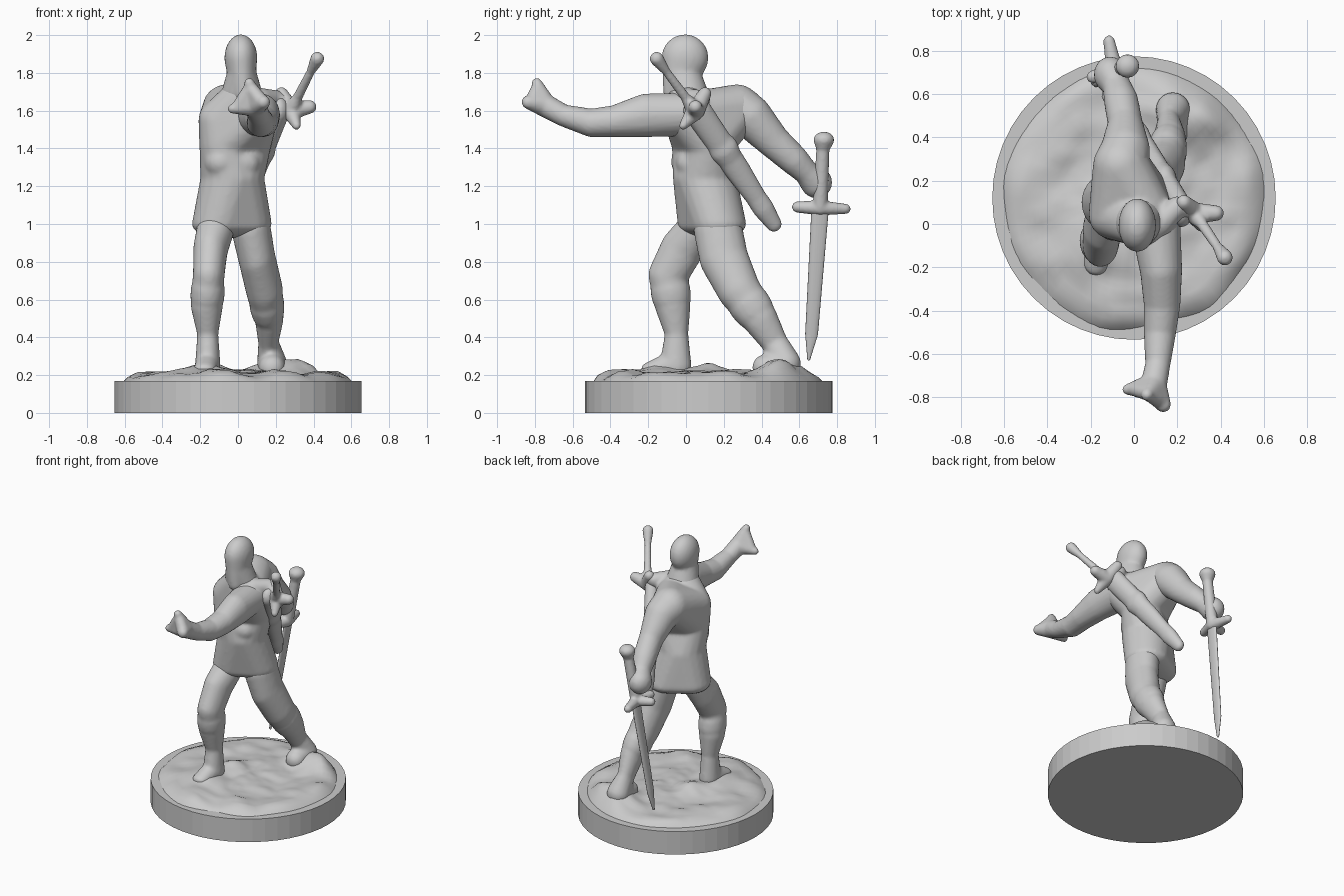
import bpy, bmesh, math
from mathutils import Vector, noise

if "Cube" in bpy.data.objects:
    bpy.data.objects.remove(bpy.data.objects["Cube"])

GREY = (.6, .6, .6, 1)
stone = bpy.data.materials.new("plain grey")
stone.use_nodes = True
stone.diffuse_color = GREY
stone.node_tree.nodes["Principled BSDF"].inputs["Base Color"].default_value = GREY


def finish(name, bm, smooth=True):
    mesh = bpy.data.meshes.new(name)
    bm.to_mesh(mesh)
    bm.free()
    mesh.materials.append(stone)
    for polygon in mesh.polygons:
        polygon.use_smooth = smooth
    part = bpy.data.objects.new(name, mesh)
    bpy.context.collection.objects.link(part)
    return part


class Ball:
    """A centre and a radius; wide and flat scale it in x and z."""
    def __init__(self, x, y, z, radius, wide=1, flat=1):
        self.centre = Vector((x, y, z))
        self.size = Vector((radius * wide, radius, radius * flat))

    def toward(self, other, share, swell=1):
        """A ball part of the way to another one."""
        made = Ball(*self.centre.lerp(other.centre, share), 1)
        made.size = self.size.lerp(other.size, share) * swell
        return made


def hull(target, balls):
    """Wrap balls in one convex skin."""
    bm = bmesh.new()
    for ball in balls:
        made = bmesh.ops.create_icosphere(bm, subdivisions=3, radius=1)["verts"]
        for vert in made:
            vert.co = vert.co * ball.size + ball.centre
    wrapped = bmesh.ops.convex_hull(bm, input=bm.verts)
    inner = [item for item in wrapped["geom_interior"] if isinstance(item, bmesh.types.BMVert)]
    bmesh.ops.delete(bm, geom=inner, context="VERTS")
    temporary = bpy.data.meshes.new("temporary")
    bm.to_mesh(temporary)
    bm.free()
    target.from_mesh(temporary)
    bpy.data.meshes.remove(temporary)


def sculpt(name, masses=(), limbs=(), voxel=.012, rounds=6):
    """Fuse convex masses and tapered limbs into one soft surface."""
    bm = bmesh.new()
    for balls in masses:
        hull(bm, balls)
    for balls in limbs:
        for pair in zip(balls, balls[1:]):
            hull(bm, pair)
    part = finish(name, bm)
    remesh = part.modifiers.new("fuse", "REMESH")
    remesh.mode = "VOXEL"
    remesh.voxel_size = voxel
    remesh.use_smooth_shade = True
    soften = part.modifiers.new("soften", "SMOOTH")
    soften.iterations = rounds


# Round base with a plain faceted wall
bm = bmesh.new()
bmesh.ops.create_cone(bm, cap_ends=True, segments=48, radius1=.655, radius2=.655, depth=.17)
bmesh.ops.translate(bm, verts=bm.verts, vec=(0, .12, .085))
finish("base", bm, smooth=False)

# Rough ground: a disc raised by noise, with mounds under the feet
mounds = [Ball(-.17, -.1, .06, .13), Ball(.19, .5, .06, .13),
          Ball(.34, .5, .04, .1), Ball(-.11, .12, .05, .09)]
RINGS, SIDES = 22, 72


def ground_point(ring, side):
    angle = math.tau * side / SIDES
    spoke = Vector((math.cos(angle), math.sin(angle), 0))
    reach = .61 + .025 * noise.noise(spoke * 2)
    point = spoke * reach * ring / RINGS + Vector((0, .12, 0))
    height = .05 + .03 * noise.noise(point * 5) + .01 * noise.noise(point * 14)
    for mound in mounds:
        gap = (point.xy - mound.centre.xy).length / mound.size.x
        height += mound.centre.z * math.exp(-gap * gap)
    point.z = .16 + height * math.sqrt(min(1, (RINGS - ring) / 3))
    return point


bm = bmesh.new()
rows = [[bm.verts.new(ground_point(ring, side)) for side in range(SIDES)]
        for ring in range(1, RINGS + 1)]
bm.faces.new(rows[0])
for inner, outer in zip(rows, rows[1:]):
    for side in range(SIDES):
        after = (side + 1) % SIDES
        bm.faces.new((inner[side], outer[side], outer[after], inner[after]))
finish("ground", bm)

# Torso: shoulders twisted against the hips, with the tunic skirt below
left_shoulder = Ball(.1, -.01, 1.58, .115)
right_shoulder = Ball(-.06, .27, 1.61, .13)
right_chest = Ball(-.1, .04, 1.55, .11)
right_rib = Ball(-.08, .05, 1.42, .125)
left_rib = Ball(.05, .12, 1.42, .125)
waist = Ball(-.03, .1, 1.24, .17, flat=.4)
right_hem = Ball(-.1, .1, 1, .145, flat=.5)
left_hem = Ball(.03, .17, 1, .15, flat=.5)
collar = Ball(.02, .01, 1.69, .11, flat=.6)
belly = [Ball(-.09, .01, 1.33, .09), Ball(.04, .03, 1.32, .08)]
drape = [Ball(.12, 0, 1.66, .06), Ball(.2, .08, 1.66, .05), Ball(.27, .06, 1.62, .04)]
sculpt("torso", masses=[
    [left_shoulder, right_chest, right_shoulder, right_rib, left_rib],
    [right_rib, left_rib, waist],
    [waist, right_hem, left_hem],
    [collar, left_shoulder, right_chest],
], limbs=[belly, drape])

# Hooded head with a tapered face
crown = Ball(.015, -.005, 1.88, .125, wide=.7)
jaw = Ball(.02, -.025, 1.8, .1, wide=.75)
chin = Ball(.03, -.07, 1.69, .05)
sculpt("head", masses=[[crown, jaw], [jaw, chin], [jaw, collar]])

# Legs with boot cuffs below the knee
right_hip = Ball(-.12, .05, .97, .1)
right_thigh = Ball(-.145, -.02, .87, .115, wide=.8)
right_knee = Ball(-.155, -.095, .73, .105, wide=.8)
right_calf = Ball(-.165, -.07, .57, .095, wide=.9)
right_ankle = Ball(-.16, -.05, .42, .062, wide=.9)
right_heel = Ball(-.16, -.055, .25, .085, wide=.8)
right_toe = Ball(-.175, -.18, .23, .06, flat=.7)
left_hip = Ball(.07, .17, .97, .13, wide=.8)
left_thigh = Ball(.1, .2, .82, .13, wide=.75)
left_knee = Ball(.14, .28, .65, .115, wide=.85)
left_calf = Ball(.165, .39, .5, .095, wide=.8)
left_ankle = Ball(.16, .47, .37, .07, wide=.75)
left_heel = Ball(.18, .53, .26, .08)
left_toe = Ball(.18, .42, .24, .07)
for name, joints in {
    "right_leg": [right_hip, right_thigh, right_knee, right_calf, right_ankle,
                  right_heel, right_toe],
    "left_leg": [left_hip, left_thigh, left_knee, left_calf, left_ankle, left_heel, left_toe],
}.items():
    knee, calf = joints[2:4]
    cuff = [knee.toward(calf, .5, swell=1.07), knee.toward(calf, .7, swell=1.07)]
    sculpt(name, limbs=[joints, cuff])

# Outstretched left arm with spread fingers
upper_arm = Ball(.125, -.21, 1.575, .115, wide=.85)
elbow = Ball(.13, -.37, 1.545, .085)
forearm = Ball(.12, -.5, 1.535, .075)
wrist = Ball(.11, -.65, 1.575, .058)
palm = Ball(.09, -.75, 1.63, .062)
fingers = Ball(.135, -.835, 1.645, .036)
raised_finger = Ball(.06, -.79, 1.745, .028)
thumb = Ball(-.03, -.765, 1.61, .025)
web = [palm.toward(finger, .8) for finger in (fingers, raised_finger, thumb)]
sculpt("left_arm", limbs=[
    [left_shoulder, upper_arm, elbow, forearm, wrist, palm],
    *([palm, finger] for finger in (fingers, raised_finger, thumb)),
], masses=[[palm, *web[:2]], [palm, *web[1:]]], voxel=.01, rounds=3)

# Trailing right arm and fist
upper_arm = Ball(-.04, .34, 1.57, .115)
elbow = Ball(-.04, .46, 1.44, .09, wide=.9)
forearm = Ball(-.06, .57, 1.34, .08)
wrist = Ball(-.08, .64, 1.27, .065)
fist = Ball(-.11, .69, 1.22, .085, wide=.9)
sculpt("right_arm", limbs=[[right_shoulder, upper_arm, elbow, forearm, wrist, fist]])

# Sword held point down
pommel = Ball(-.03, .73, 1.445, .055, flat=.8)
neck = Ball(-.035, .725, 1.4, .035)
hub = Ball(-.09, .71, 1.085, .04)
guard = [Ball(-.115, .845, 1.08, .027), hub, Ball(-.12, .59, 1.09, .03)]
spur = Ball(-.19, .68, 1.09, .03)
sculpt("held_hilt", limbs=[[pommel, neck, hub], guard, [hub, spur]], voxel=.01, rounds=2)

blade_root = Ball(-.085, .71, 1.08, .046, wide=.33)
blade_end = Ball(-.175, .665, .42, .034, wide=.4)
blade_tip = Ball(-.19, .65, .285, .008)
bm = bmesh.new()
hull(bm, [blade_root, blade_end])
hull(bm, [blade_end, blade_tip])
finish("held_blade", bm)

# Sheathed sword slung across the back
pommel = Ball(.42, -.155, 1.875, .037)
hub = Ball(.28, .05, 1.6, .05)
grip = [pommel.toward(hub, share, swell=.55) for share in (.25, .75)]
guard = [Ball(.23, .1, 1.69, .035), hub, Ball(.31, -.015, 1.52, .022)]
spur = Ball(.38, .05, 1.62, .036)
sculpt("slung_hilt", limbs=[[pommel, *grip, hub], guard, [hub, spur]], voxel=.01, rounds=2)

mouth = Ball(.22, .06, 1.6, .075, wide=.7)
middle = Ball(.1, .27, 1.29, .068, wide=.7)
foot = Ball(0, .465, 1, .042, wide=.8)
bands = [mouth.toward(middle, share, swell) for share, swell in ((.55, 1), (.65, 1.15), (.8, 1))]
tail = [middle.toward(foot, share, swell) for share, swell in ((.5, 1), (.7, 1.15))]
sculpt("scabbard", limbs=[[mouth, *bands, middle, *tail, foot]], voxel=.01, rounds=2)
